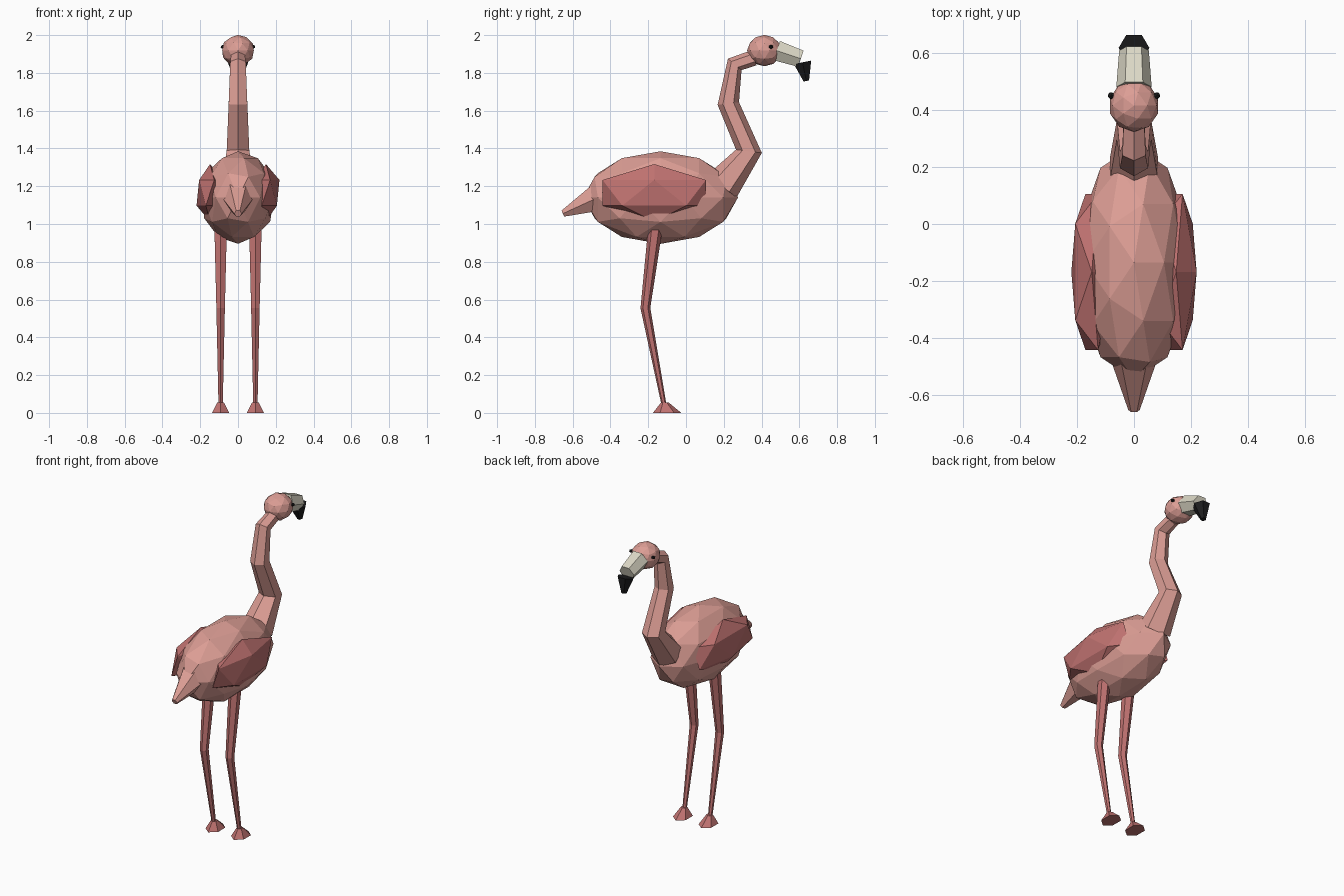
import bpy, bmesh, math
from mathutils import Vector

if "Cube" in bpy.data.objects:
    bpy.data.objects.remove(bpy.data.objects["Cube"])


def material(name, rgb):
    m = bpy.data.materials.new(name)
    m.diffuse_color = (*rgb, 1)
    m.use_nodes = True
    m.node_tree.nodes["Principled BSDF"].inputs["Base Color"].default_value = m.diffuse_color
    return m


PINK = material("soft pink", (0.72, 0.34, 0.30))
ROSE = material("deep rose", (0.53, 0.17, 0.165))
BONE = material("bone", (0.72, 0.69, 0.57))
BLACK = material("black", (0.012, 0.012, 0.013))


def finish(bm, name, mat):
    mesh = bpy.data.meshes.new(name)
    bm.to_mesh(mesh)
    bm.free()
    mesh.materials.append(mat)
    ob = bpy.data.objects.new(name, mesh)
    bpy.context.collection.objects.link(ob)
    return ob


def ball(name, centre, size, detail, mat):
    """Faceted ellipsoid."""
    bm = bmesh.new()
    bmesh.ops.create_icosphere(bm, subdivisions=detail, radius=1)
    for v in bm.verts:
        v.co = Vector(c * s for c, s in zip(v.co, size)) + Vector(centre)
    return finish(bm, name, mat)


def tube(name, path, mat, x=0, corner_on_x=False, sides=6):
    """Hexagonal tube along (y, z, radius) points in a plane of constant x."""
    bm = bmesh.new()
    pts = [Vector((x, y, z)) for y, z, r in path]
    turn = 0 if corner_on_x else math.pi / 2
    across = Vector((1, 0, 0))
    rings = []
    for i, p in enumerate(pts):
        dirs = []
        if i > 0:
            dirs.append((p - pts[i - 1]).normalized())
        if i < len(pts) - 1:
            dirs.append((pts[i + 1] - p).normalized())
        axis = sum(dirs, Vector()).normalized()
        side = axis.cross(across)
        r = path[i][2]
        rings.append([bm.verts.new(p + r * (across * math.cos(a) + side * math.sin(a)))
                      for a in (turn + math.tau * k / sides for k in range(sides))])
    for a, b in zip(rings, rings[1:]):
        for k in range(sides):
            n = (k + 1) % sides
            bm.faces.new((a[k], a[n], b[n], b[k]))
    bm.faces.new(rings[0][::-1])
    bm.faces.new(rings[-1])
    bmesh.ops.recalc_face_normals(bm, faces=bm.faces)
    return finish(bm, name, mat)


def foot(name, x):
    """Flared hexagonal foot, flat on the ground."""
    bm = bmesh.new()
    rings = []
    for y, z, rx, ry in ((-0.1, 0, 0.052, 0.075), (-0.112, 0.055, 0.02, 0.02)):
        rings.append([bm.verts.new((x + rx * math.sin(a), y + ry * math.cos(a), z))
                      for a in (math.tau * k / 6 for k in range(6))])
    for k in range(6):
        n = (k + 1) % 6
        bm.faces.new((rings[0][k], rings[0][n], rings[1][n], rings[1][k]))
    for ring in rings:
        bm.faces.new(ring)
    bmesh.ops.recalc_face_normals(bm, faces=bm.faces)
    return finish(bm, name, ROSE)


# Body, tail and neck
ball("body", (0, -0.135, 1.14), (0.20, 0.41, 0.245), 2, PINK)
tube("tail", [(-0.38, 1.18, 0.115), (-0.652, 1.055, 0.02)], PINK, corner_on_x=True)
tube("neck", [(0.19, 1.20, 0.098), (0.333, 1.385, 0.069), (0.224, 1.638, 0.057),
              (0.258, 1.845, 0.047), (0.36, 1.88, 0.042)], PINK)

# Head, beak
ball("head", (0, 0.415, 1.918), (0.088, 0.092, 0.083), 2, PINK)
tube("beak", [(0.48, 1.918, 0.062), (0.608, 1.875, 0.052)], BONE, corner_on_x=True)
tube("beak_tip", [(0.617, 1.856, 0.054), (0.637, 1.757, 0.017)], BLACK, corner_on_x=True)

# Paired parts
for label, s in (("left", -1), ("right", 1)):
    ball(label + "_eye", (s * 0.08, 0.45, 1.938), (0.013, 0.013, 0.011), 1, BLACK)
    ball(label + "_wing", (s * 0.148, -0.168, 1.165), (0.08, 0.322, 0.152), 1, ROSE)
    tube(label + "_leg", [(-0.162, 0.98, 0.038), (-0.215, 0.555, 0.026),
                          (-0.116, 0.04, 0.013)], ROSE, x=s * 0.092)
    foot(label + "_foot", s * 0.092)
